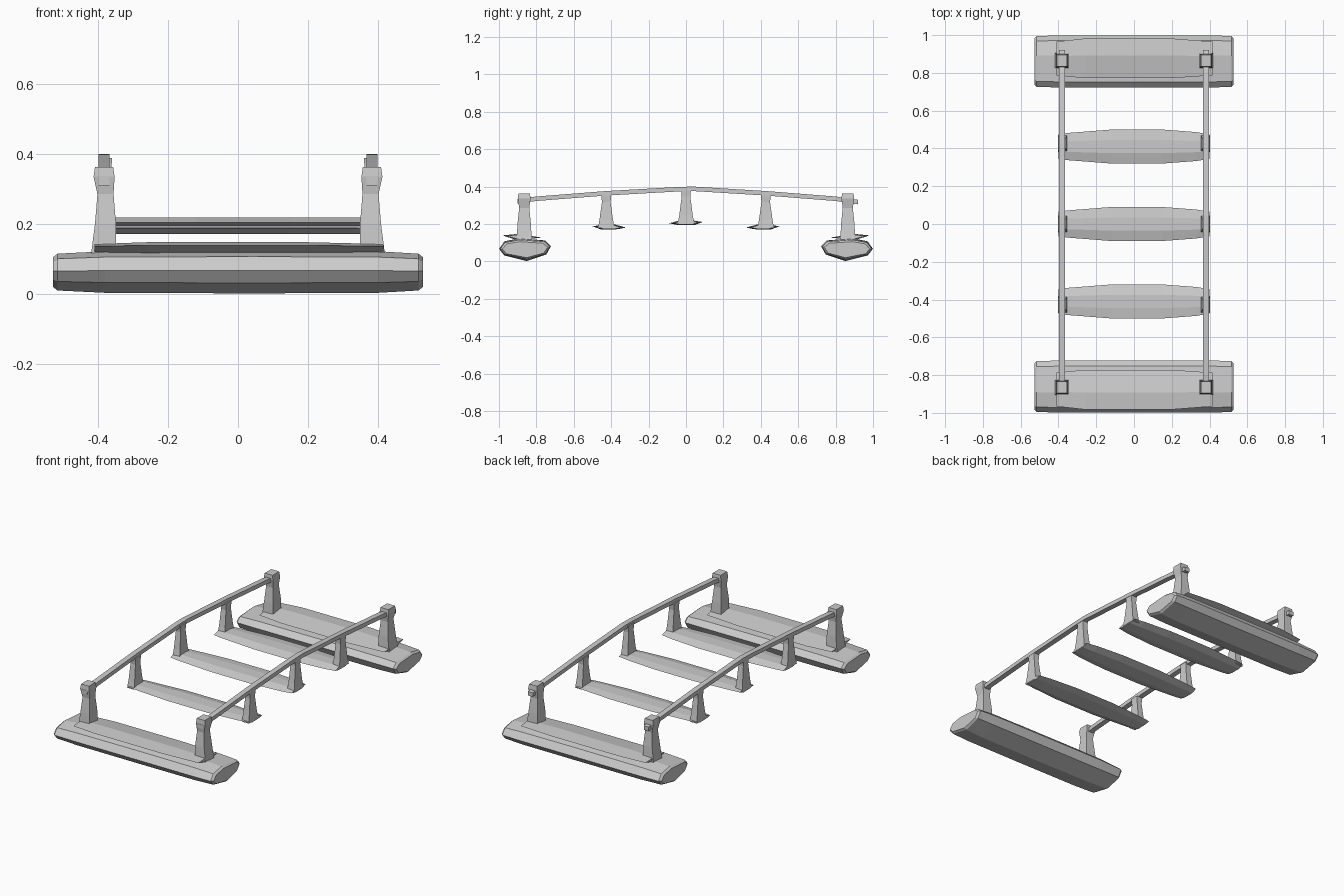
import bpy, bmesh
from mathutils import Vector

if "Cube" in bpy.data.objects:
    bpy.data.objects.remove(bpy.data.objects["Cube"])


def loft(name, rings):
    """Skin a list of equal-sized point rings into a closed faceted solid."""
    bm = bmesh.new()
    vs = [[bm.verts.new(Vector(p)) for p in ring] for ring in rings]
    n = len(vs[0])
    for a, b in zip(vs, vs[1:]):
        for i in range(n):
            j = (i + 1) % n
            bm.faces.new((a[i], a[j], b[j], b[i]))
    bm.faces.new(vs[0])
    bm.faces.new(vs[-1])
    bmesh.ops.recalc_face_normals(bm, faces=bm.faces)
    me = bpy.data.meshes.new(name)
    bm.to_mesh(me)
    bm.free()
    ob = bpy.data.objects.new(name, me)
    bpy.context.collection.objects.link(ob)
    return ob


def beam(name, section, stations, yc, zc, flip=1):
    """Loft a y/z section along x; stations are (x, y scale, z scale)."""
    return loft(name, [[(x, yc + flip * y * sy, zc + z * sz) for y, z in section]
                       for x, sy, sz in stations])


def post(name, levels):
    """Four-sided post; levels are (x, y, z, half x, half y)."""
    return loft(name, [[(x - a, y - b, z), (x + a, y - b, z),
                        (x + a, y + b, z), (x - a, y + b, z)]
                       for x, y, z, a, b in levels])


# Cross-sections, written for the back end (outer side is +y)
slab = [(-.14, .02), (-.11, .05), (.03, .062), (.11, .045),
        (.137, .005), (.11, -.03), (-.01, -.06), (-.115, -.025)]
cap = [(-.10, -.004), (.02, .017), (.11, .008), (.03, -.017)]
step = [(-.09, -.003), (-.035, .012), (.035, .012),
        (.09, .004), (.045, -.013), (-.045, -.012)]

for s, end in ((-1, "front"), (1, "back")):
    # Heavy end slab and the thin plank lying on it
    beam(end + "_slab", slab,
         [(-.527, .88, .7), (-.515, .97, .86), (-.38, 1, .97), (.04, 1, 1),
          (.40, 1, .97), (.515, .97, .86), (.527, .88, .7)], s * .862, .062, s)
    beam(end + "_slab_plank", cap,
         [(-.41, .85, .7), (-.26, 1, 1), (.2, 1, 1), (.415, .85, .7)],
         s * .872, .131, s)

# Suspended treads
treads = [("front_tread", -.41, .184, -1), ("middle_tread", 0, .207, 1),
          ("back_tread", .41, .184, 1)]
for name, y, z, f in treads:
    beam(name, step, [(-.40, .72, .8), (-.35, .8, 1), (-.12, 1, 1),
                      (.15, 1, 1), (.33, .85, 1), (.40, .72, .8)], y, z, f)

for sx, side in ((-1, "left"), (1, "right")):
    x = sx * .378
    # Tall end posts with a pinched waist
    for sy, end in ((-1, "front"), (1, "back")):
        y = sy * .865
        post(f"{side}_{end}_post",
             [(x + sx * .005, y, .115, .036, .04), (x, y, .2, .03, .036),
              (x, y, .285, .023, .027), (x + sx * .004, y, .335, .03, .034),
              (x + sx * .004, y, .362, .026, .031)])
    # Short hanger posts carrying the treads
    for name, y, z, f in treads:
        top = .388 if y == 0 else .357
        post(f"{side}_{name}_post",
             [(x, y * 1.04, z - .005, .024, .044), (x, y * 1.04, z + .04, .02, .036),
              (x, y * 1.04, top - .04, .016, .023), (x, y * 1.04, top, .019, .027)])
    # Arched hand rail
    path = [(-.90, .322), (-.8, .335), (-.43, .364), (-.04, .386), (.04, .388),
            (.43, .364), (.8, .335), (.92, .317)]
    loft(side + "_rail",
         [[(sx * .382 - .016, y, z - .012), (sx * .382 + .016, y, z - .012),
           (sx * .382 + .016, y, z + .012), (sx * .382 - .016, y, z + .012)]
          for y, z in path])
